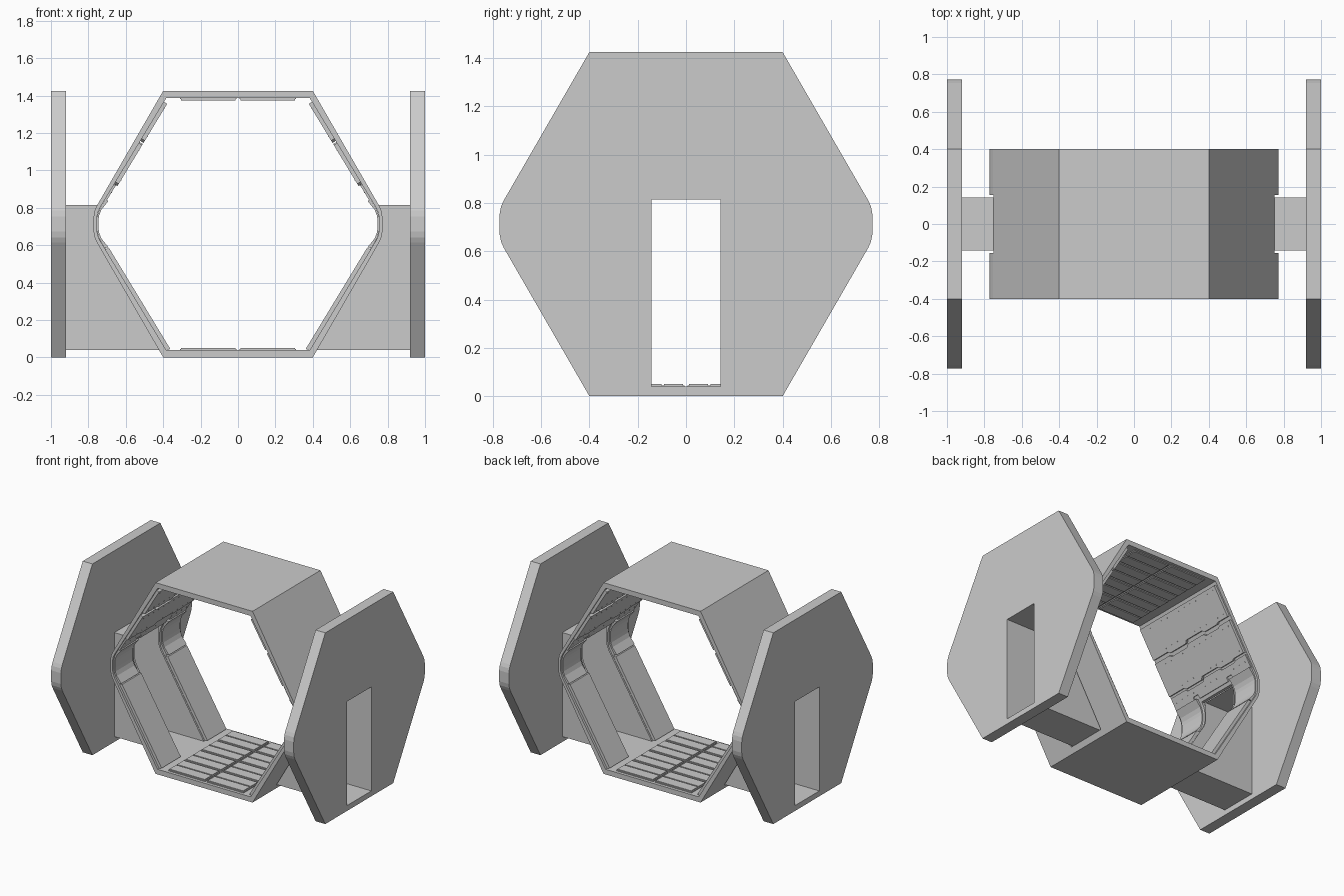
import bpy, bmesh, math
from mathutils import Vector

if "Cube" in bpy.data.objects:
    bpy.data.objects.remove(bpy.data.objects["Cube"])

H = 1.425
MID = H / 2


def make(name, bm, mirror=''):
    bmesh.ops.recalc_face_normals(bm, faces=bm.faces)
    me = bpy.data.meshes.new(name)
    bm.to_mesh(me)
    bm.free()
    ob = bpy.data.objects.new(name, me)
    bpy.context.collection.objects.link(ob)
    if mirror:
        m = ob.modifiers.new("mirror", 'MIRROR')
        m.use_axis = ['X' in mirror, 'Y' in mirror, 'Z' in mirror]
        m.use_clip = False
        m.merge_threshold = 0.00001
    return ob


def prism(bm, base, offset):
    """Extrude a closed polygon of 3D points along a vector."""
    offset = Vector(offset)
    a = [bm.verts.new(p) for p in base]
    b = [bm.verts.new(Vector(p) + offset) for p in base]
    n = len(a)
    bm.faces.new(a)
    bm.faces.new(b[::-1])
    for i in range(n):
        j = (i + 1) % n
        bm.faces.new((a[i], a[j], b[j], b[i]))


def box(bm, x0, x1, y0, y1, z0, z1):
    prism(bm, [(x0, y0, z0), (x1, y0, z0), (x1, y1, z0), (x0, y1, z0)], (0, 0, z1 - z0))


def full_profile(quarter):
    """Mirror lower-right points into the full closed hexagonal outline."""
    right = quarter + [(x, H - z) for x, z in quarter[::-1]]
    return right + [(-x, z) for x, z in right[::-1]]


def cut(ob, y, z0, z1):
    bm = bmesh.new()
    box(bm, -1.2, 1.2, -y, y, z0, z1)
    c = make("door_cutter", bm)
    c.hide_render = True
    m = ob.modifiers.new("door", 'BOOLEAN')
    m.object, m.operation, m.solver = c, 'DIFFERENCE', 'EXACT'
    bpy.context.view_layer.objects.active = ob
    bpy.ops.object.modifier_apply(modifier=m.name)
    bpy.data.objects.remove(c)


OUTER = full_profile([(0.4, 0), (0.755, 0.615), (0.766, 0.64), (0.772, 0.672)])
INNER = full_profile([(0.383, 0.038), (0.738, 0.625), (0.749, 0.65), (0.755, 0.68)])

# Hexagonal corridor shell with a door opening on each side
bm = bmesh.new()
loops = [[bm.verts.new((x, y, z)) for x, z in p]
         for p, y in ((OUTER, -0.4), (OUTER, 0.4), (INNER, 0.4), (INNER, -0.4))]
for k in range(4):
    a, b = loops[k], loops[(k + 1) % 4]
    for i in range(len(a)):
        j = (i + 1) % len(a)
        bm.faces.new((a[i], a[j], b[j], b[i]))
cut(make("corridor_shell", bm), 0.155, 0.0385, 0.818)

# Hexagonal end walls with doorways
for name, x in (("left_end_wall", -1.0), ("right_end_wall", 0.92)):
    bm = bmesh.new()
    prism(bm, [(x, y, z) for y, z in OUTER], (0.08, 0, 0))
    cut(make(name, bm), 0.142, 0.04, 0.815)

# Thin door tunnels following the slope of the corridor wall
bm = bmesh.new()
side = [(0.92, 0.04), (0.92, 0.815), (0.752, 0.815), (0.752, 0.67), (0.735, 0.625), (0.38, 0.04)]
near, far = ([bm.verts.new((x, y, z)) for x, z in side] for y in (-0.142, 0.142))
bm.faces.new(near)
bm.faces.new(far[::-1])
bm.faces.new((near[1], near[2], far[2], far[1]))
bm.faces.new((near[5], near[0], far[0], far[5]))
make("door_tunnel", bm, 'X')

# Bevelled floor and ceiling tiles
for name, z, up in (("floor_tiles", 0.038, 1), ("ceiling_tiles", H - 0.038, -1)):
    bm = bmesh.new()
    for x0, x1 in ((-0.31, -0.007), (0.007, 0.31)):
        for r in range(4):
            y0, y1 = -0.385 + r * 0.1925 + 0.007, -0.385 + (r + 1) * 0.1925 - 0.007
            box(bm, x0, x1, y0, y1, z, z + up * 0.007)
            # raised tread strips on each tile
            for t in range(2):
                w = (y1 - y0) / 2
                box(bm, x0 + 0.006, x1 - 0.006, y0 + t * w + 0.005, y0 + (t + 1) * w - 0.005,
                    z + up * 0.007, z + up * 0.013)
    make(name, bm)

# Sloping wall frame: s runs down the upper wall, n points into the corridor
TOP = Vector((0.383, 0, H - 0.038))
S = (Vector((0.738, 0, H - 0.625)) - TOP).normalized()
N = Vector((S.z, 0, -S.x))


def wall(y, s, depth=0.0):
    return TOP + S * s + Vector((0, y, 0)) + N * depth


# Stepped seam lines between the upper wall panels
STEPS = [(-0.39, 0), (-0.24, 0), (-0.22, 0.014), (-0.06, 0.014), (-0.04, -0.006),
         (0.12, -0.006), (0.14, 0.01), (0.27, 0.01), (0.285, 0), (0.39, 0)]


def seam(s):
    return [(y, s + d) for y, d in STEPS]


bm = bmesh.new()
panels = [([(-0.39, 0.025), (0.39, 0.025)], seam(0.255)),
          (seam(0.282), seam(0.525))]
for top, bottom in panels:
    prism(bm, [wall(y, s) for y, s in top + bottom[::-1]], N * 0.02)
# Lintel panel with notches above the door
low = [(-0.39, 0.64), (-0.2, 0.64), (-0.2, 0.61), (-0.15, 0.61), (-0.15, 0.64),
       (0.15, 0.64), (0.15, 0.61), (0.2, 0.61), (0.2, 0.64), (0.39, 0.64)]
prism(bm, [wall(y, s) for y, s in seam(0.54) + low[::-1]], N * 0.011)
make("upper_wall_panels", bm, 'X')

# Small rivets along the panel edges
bm = bmesh.new()
for s, depth in ((0.05, 0.02), (0.228, 0.02), (0.315, 0.02), (0.5, 0.02), (0.585, 0.011)):
    for i in range(13):
        y = -0.36 + i * 0.06
        ring = [wall(y + 0.004 * math.cos(a), s + 0.004 * math.sin(a), depth)
                for a in (k * math.pi / 3 for k in range(6))]
        prism(bm, ring, N * 0.002)
make("wall_rivets", bm, 'X')

# Lower wall slabs either side of the doors
bm = bmesh.new()
slab = [(0.383, 0.038), (0.362, 0.045), (0.688, 0.582), (0.711, 0.58)]
prism(bm, [(x, 0.157, z) for x, z in slab], (0, 0.225, 0))
make("lower_wall_slabs", bm, 'XY')

# Curved corner strips joining upper and lower walls
bm = bmesh.new()
strip = [(0.692, 0.588), (0.73, 0.635), (0.742, 0.665), (0.746, 0.69)]
back = [(0.713, 0.585), (0.737, 0.625), (0.748, 0.65), (0.754, 0.68)]
inside = strip + [(x, H - z) for x, z in strip[::-1]]
outside = back + [(x, H - z) for x, z in back[::-1]]
prism(bm, [(x, 0.175, z) for x, z in inside + outside[::-1]], (0, 0.21, 0))
make("corner_strips", bm, 'XY')
